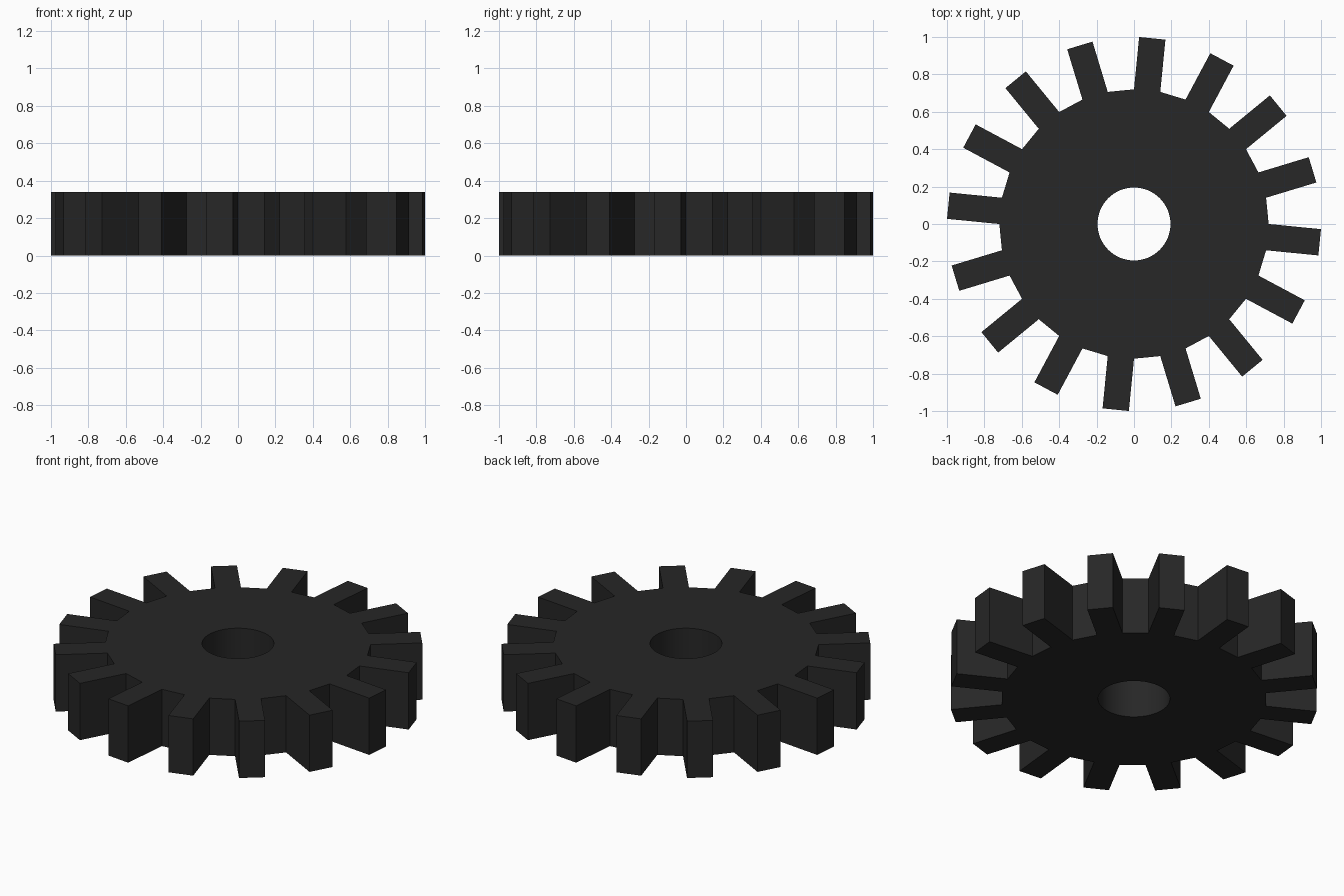
import bpy, bmesh
from math import cos, sin, tau, radians

if "Cube" in bpy.data.objects:
    bpy.data.objects.remove(bpy.data.objects["Cube"])

TEETH = 16
SIDES = TEETH * 2        # hub sides: every second one carries a tooth
BORE_SIDES = SIDES * 2
HUB_R, BORE_R, HEIGHT, TOOTH_LEN = 0.72, 0.195, 0.34, 0.281

bm = bmesh.new()


def ring(radius, count, z):
    return [bm.verts.new((radius * cos(tau * i / count), radius * sin(tau * i / count), z))
            for i in range(count)]


# Hub and bore outlines
hub_lo, hub_hi = ring(HUB_R, SIDES, 0), ring(HUB_R, SIDES, HEIGHT)
bore_lo, bore_hi = ring(BORE_R, BORE_SIDES, 0), ring(BORE_R, BORE_SIDES, HEIGHT)

# Hub sectors: top, bottom and outer wall
tooth_faces = []
for i in range(SIDES):
    j = (i + 1) % SIDES
    inner = [(2 * i + 2) % BORE_SIDES, 2 * i + 1, 2 * i]
    bm.faces.new([hub_hi[i], hub_hi[j]] + [bore_hi[k] for k in inner])
    bm.faces.new(([hub_lo[i], hub_lo[j]] + [bore_lo[k] for k in inner])[::-1])
    wall = bm.faces.new((hub_lo[i], hub_lo[j], hub_hi[j], hub_hi[i]))
    if i % 2 == 1:
        tooth_faces.append(wall)

# Bore wall
for i in range(BORE_SIDES):
    j = (i + 1) % BORE_SIDES
    bm.faces.new((bore_lo[j], bore_lo[i], bore_hi[i], bore_hi[j]))

# Teeth: straight blocks pushed out of alternate walls
bm.normal_update()
for face in tooth_faces:
    normal = face.normal.copy()
    tip = bmesh.ops.extrude_discrete_faces(bm, faces=[face])["faces"][0]
    bmesh.ops.translate(bm, verts=tip.verts, vec=normal * TOOTH_LEN)

bmesh.ops.recalc_face_normals(bm, faces=bm.faces)
mesh = bpy.data.meshes.new("gear_wheel")
bm.to_mesh(mesh)
bm.free()

gear = bpy.data.objects.new("gear_wheel", mesh)
bpy.context.collection.objects.link(gear)

# Dark metal
mat = bpy.data.materials.new("dark_metal")
mat.diffuse_color = (0.02, 0.02, 0.02, 1)
mat.use_nodes = True
mat.node_tree.nodes["Principled BSDF"].inputs["Base Color"].default_value = mat.diffuse_color
mesh.materials.append(mat)

# Smooth bore, crisp edges elsewhere
bpy.context.view_layer.objects.active = gear
gear.select_set(True)
bpy.ops.object.shade_smooth_by_angle(angle=radians(20))
